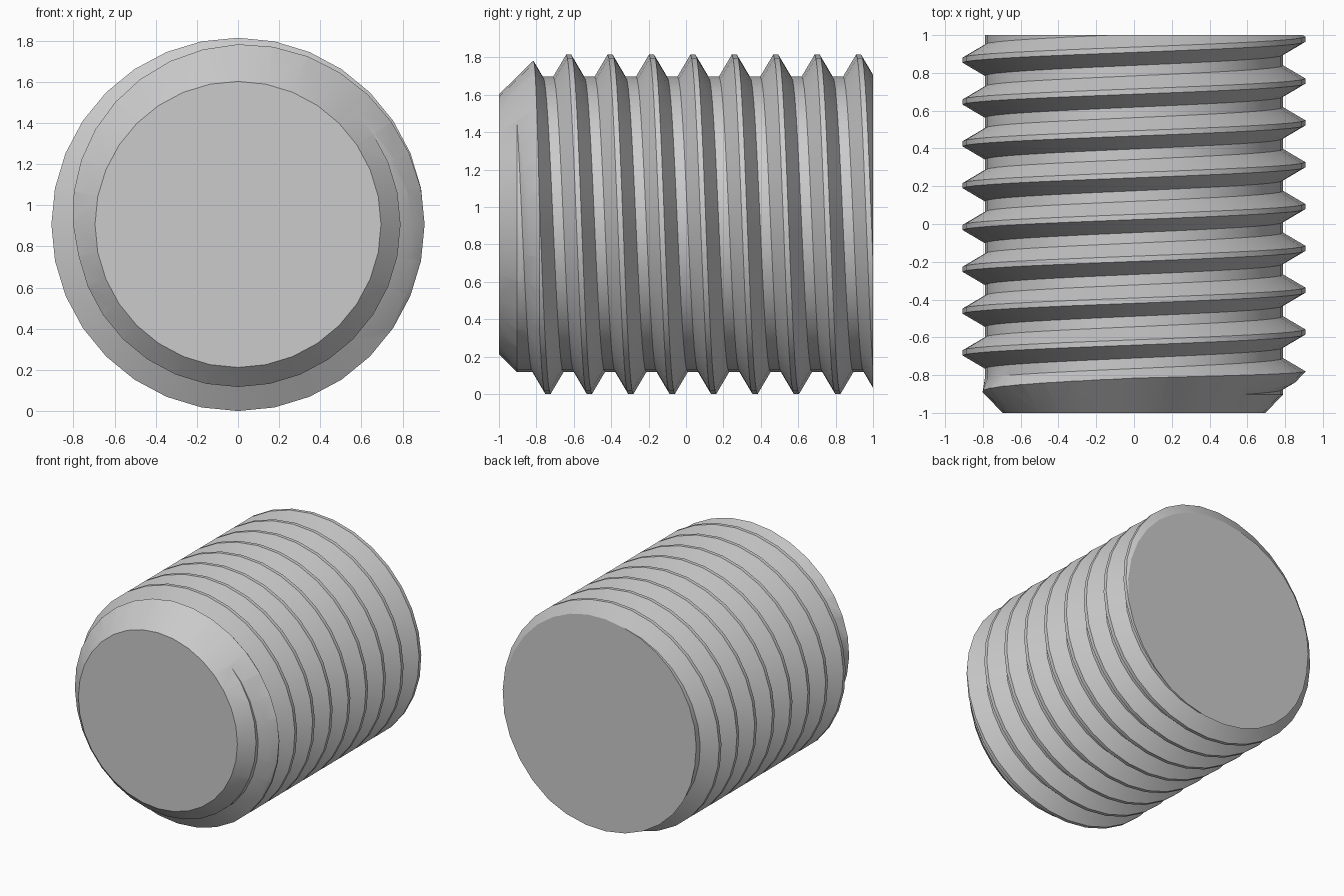
import bpy
import bmesh
import math

cube = bpy.data.objects.get("Cube")
if cube:
    bpy.data.objects.remove(cube)

SEGMENTS = 32
PITCH = 0.2214
CREST, ROOT, AXIS_Z = 0.907, 0.79, 0.907
FIRST_CREST = 0.978
# Thread ridge profile: offset from the crest centre along the axis, height fraction
RIDGE = [(0.083, 0), (0.014, 1), (-0.014, 1), (-0.083, 0)]
TURNS = range(-2, 12)


def point(radius, y, column):
    a = math.tau * column / SEGMENTS
    return (radius * math.cos(a), y, AXIS_Z + radius * math.sin(a))


def make_object(name, bm):
    bmesh.ops.recalc_face_normals(bm, faces=bm.faces)
    mesh = bpy.data.meshes.new(name)
    bm.to_mesh(mesh)
    bm.free()
    obj = bpy.data.objects.new(name, mesh)
    bpy.context.collection.objects.link(obj)
    return obj


def threaded_rod():
    bm = bmesh.new()
    columns = []
    for j in range(SEGMENTS):
        column = []
        for p in TURNS:
            turn = p + j / SEGMENTS
            # The ridge fades out at the front end
            fade = min(1, max(0, 1 - (turn - 8.25) * 3.6))
            for offset, height in RIDGE:
                r = ROOT + (CREST - ROOT) * height * fade
                y = FIRST_CREST - PITCH * turn + offset
                column.append(bm.verts.new(point(r, y, j)))
        columns.append(column)
    # The last column joins the first one a full pitch further on
    columns.append(columns[0][len(RIDGE):])
    for a, b in zip(columns, columns[1:]):
        for m in range(min(len(a), len(b)) - 1):
            bm.faces.new((a[m], a[m + 1], b[m + 1], b[m]))
    # Flat ends
    for y, side in ((1, 1), (-1.1, -1)):
        bmesh.ops.bisect_plane(bm, geom=bm.verts[:] + bm.edges[:] + bm.faces[:],
                               plane_co=(0, y, 0), plane_no=(0, side, 0),
                               clear_outer=True)
        rim = [e for e in bm.edges
               if e.is_boundary and all(abs(v.co.y - y) < 1e-4 for v in e.verts)]
        bmesh.ops.holes_fill(bm, edges=rim, sides=0)
    loose = [v for v in bm.verts if not v.link_faces]
    bmesh.ops.delete(bm, geom=loose, context='VERTS')
    return make_object("threaded_rod", bm)


def chamfer_envelope():
    bm = bmesh.new()
    rings = [[bm.verts.new(point(r, y, j)) for j in range(SEGMENTS)]
             for r, y in ((0.695, -1), (1.195, -0.49), (1.195, 1.3))]
    for a, b in zip(rings, rings[1:]):
        for j in range(SEGMENTS):
            k = (j + 1) % SEGMENTS
            bm.faces.new((a[j], a[k], b[k], b[j]))
    bm.faces.new(rings[0])
    bm.faces.new(rings[-1])
    return make_object("chamfer_envelope", bm)


steel = bpy.data.materials.new("plain_grey_steel")
steel.use_nodes = True
colour = (0.6, 0.6, 0.6, 1)
steel.diffuse_color = colour
for node in steel.node_tree.nodes:
    if node.type == 'BSDF_PRINCIPLED':
        node.inputs["Base Color"].default_value = colour

rod = threaded_rod()
rod.data.materials.append(steel)
envelope = chamfer_envelope()
envelope.data.materials.append(steel)
envelope.hide_render = True

# Chamfer the front end
cut = rod.modifiers.new("front_chamfer", 'BOOLEAN')
cut.operation = 'INTERSECT'
cut.solver = 'EXACT'
cut.object = envelope
bpy.ops.object.select_all(action='DESELECT')
rod.select_set(True)
bpy.context.view_layer.objects.active = rod
bpy.ops.object.modifier_apply(modifier=cut.name)
bpy.data.objects.remove(envelope)
bpy.ops.object.shade_smooth_by_angle(angle=math.radians(25))
